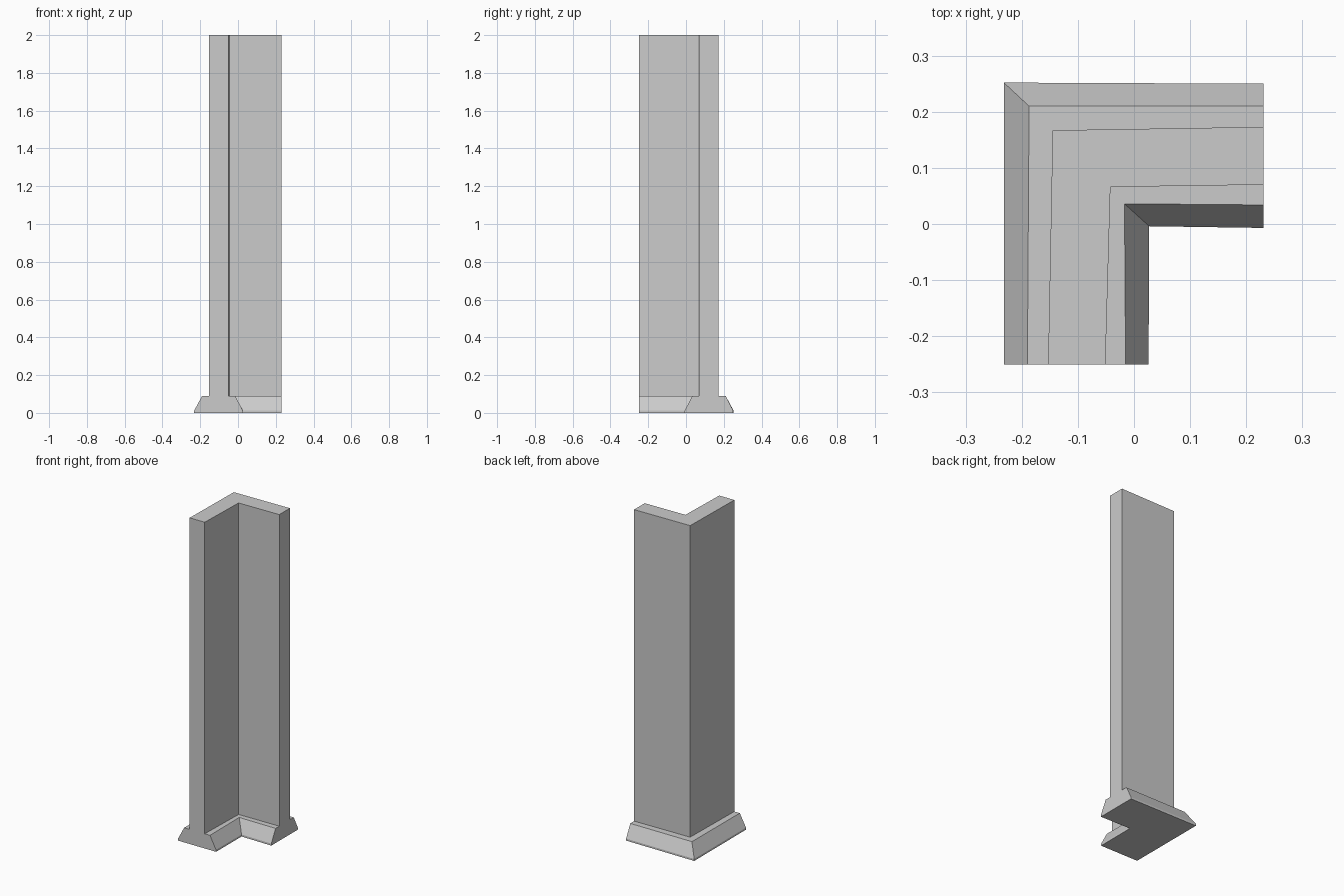
import bpy, bmesh

if "Cube" in bpy.data.objects:
    bpy.data.objects.remove(bpy.data.objects["Cube"])

FRONT, RIGHT = -0.25, 0.231   # cut ends of the two wall legs


def l_ring(outer_front, outer_corner, outer_right, inner_right, inner_corner, inner_front):
    """L-shaped outline: x at the front end, corner points, y at the right end."""
    return [(outer_front, FRONT), (inner_front, FRONT), inner_corner,
            (RIGHT, inner_right), (RIGHT, outer_right), outer_corner]


def loft(name, levels):
    """Solid made by joining outlines stacked at the given heights."""
    bm = bmesh.new()
    rings = [[bm.verts.new((x, y, z)) for x, y in ring] for z, ring in levels]
    bm.faces.new(rings[0][::-1])
    bm.faces.new(rings[-1])
    for low, high in zip(rings, rings[1:]):
        for i in range(len(low)):
            j = (i + 1) % len(low)
            bm.faces.new((low[i], low[j], high[j], high[i]))
    bmesh.ops.recalc_face_normals(bm, faces=bm.faces)
    mesh = bpy.data.meshes.new(name)
    bm.to_mesh(mesh)
    bm.free()
    obj = bpy.data.objects.new(name, mesh)
    bpy.context.collection.objects.link(obj)
    return obj


foot = l_ring(-0.232, (-0.232, 0.252), 0.25, -0.007, (0.027, -0.004), 0.026)
ledge = l_ring(-0.19, (-0.187, 0.21), 0.21, 0.034, (-0.017, 0.036), -0.015)
wall = l_ring(-0.153, (-0.145, 0.167), 0.173, 0.07, (-0.042, 0.066), -0.051)

# Sloped base trim with a thin upright lip at the floor
loft("base_trim", [(0, foot), (0.012, foot), (0.09, ledge)])

# Tall corner wall standing on the trim
loft("corner_wall", [(0.09, wall), (2.0, wall)])
